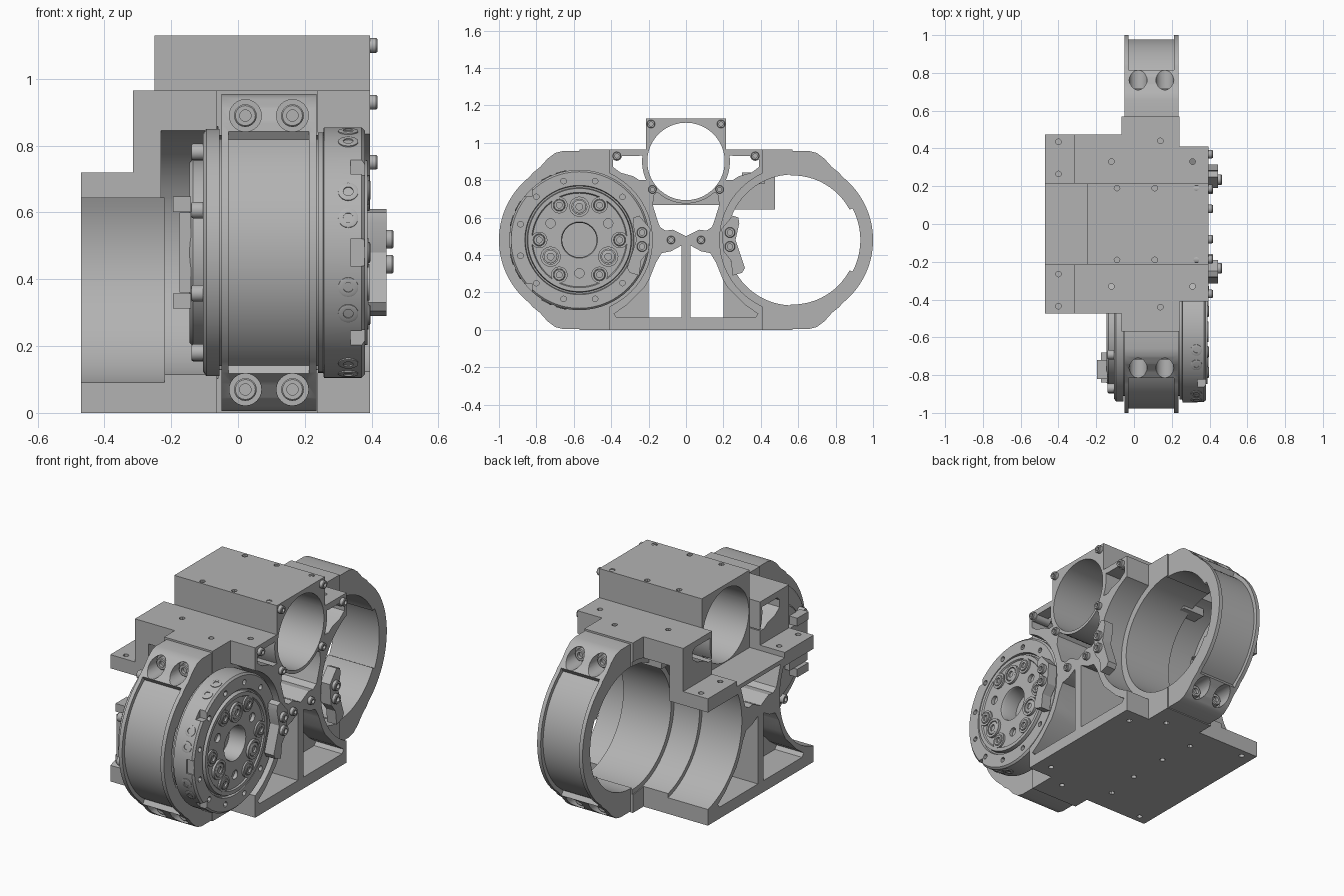
import bpy, bmesh, math
from mathutils import Vector, Matrix

if "Cube" in bpy.data.objects:
    bpy.data.objects.remove(bpy.data.objects["Cube"])

GREY = (0.45, 0.45, 0.45, 1)
mat = bpy.data.materials.new("machined_grey")
mat.use_nodes = True
mat.diffuse_color = GREY
mat.node_tree.nodes["Principled BSDF"].inputs["Base Color"].default_value = GREY
CY, CZ = 0.57, 0.48          # drive axis: distance from centre, height


def finish(name, bm):
    bmesh.ops.recalc_face_normals(bm, faces=bm.faces)
    me = bpy.data.meshes.new(name)
    bm.to_mesh(me)
    bm.free()
    ob = bpy.data.objects.new(name, me)
    me.materials.append(mat)
    bpy.context.collection.objects.link(ob)
    return ob


def prism(name, pts, x0, x1):
    """Extrude a (y, z) outline along x."""
    bm = bmesh.new()
    face = bm.faces.new([bm.verts.new((x0, y, z)) for y, z in pts])
    ext = bmesh.ops.extrude_face_region(bm, geom=[face])["geom"]
    bmesh.ops.translate(bm, vec=(x1 - x0, 0, 0),
                        verts=[v for v in ext if isinstance(v, bmesh.types.BMVert)])
    if face.is_valid and len(face.link_loops if hasattr(face, "link_loops") else face.loops) == 0:
        bm.faces.remove(face)
    return finish(name, bm)


def box(name, x0, x1, y0, y1, z0, z1):
    return prism(name, [(y0, z0), (y1, z0), (y1, z1), (y0, z1)], x0, x1)


def arc(cy, cz, r, a0, a1, n=32):
    angles = [math.radians(a0 + (a1 - a0) * i / n) for i in range(n + 1)]
    return [(cy + r * math.cos(a), cz + r * math.sin(a)) for a in angles]


def disc(cy, cz, r, x0, x1, name="cutter"):
    return prism(name, arc(cy, cz, r, 0, 360, 72)[:-1], x0, x1)


def flip(pts, s):
    return [(s * y, z) for y, z in pts]


def lathe(name, profile, loc, direction, seg=24):
    """Turn an (r, height) profile about a direction, as a closed skin."""
    bm = bmesh.new()
    rings = []
    for r, h in profile:
        count = seg if r > 0 else 1
        rings.append([bm.verts.new((r * math.cos(math.tau * i / seg),
                                    r * math.sin(math.tau * i / seg), h)) for i in range(count)])
    for a, b in zip(rings, rings[1:]):
        for i in range(seg):
            quad = [a[i % len(a)], a[(i + 1) % len(a)], b[(i + 1) % len(b)], b[i % len(b)]]
            bm.faces.new(list(dict.fromkeys(quad)))
    rot = Vector(direction).to_track_quat('Z', 'Y').to_matrix().to_4x4()
    bmesh.ops.transform(bm, matrix=Matrix.Translation(loc) @ rot, verts=bm.verts)
    return finish(name, bm)


def rod(name, r, h, loc, direction, seg=24):
    return lathe(name, [(0, 0), (r, 0), (r, h), (0, h)], loc, direction, seg)


def screw(name, r, h, loc, direction):
    """Socket-head screw."""
    return lathe(name, [(0, 0), (r, 0), (r, h * .85), (r * .88, h), (r * .5, h),
                        (r * .5, h * .4), (0, h * .4)], loc, direction, 20)


def join(obs):
    bpy.ops.object.select_all(action='DESELECT')
    for o in obs:
        o.select_set(True)
    bpy.context.view_layer.objects.active = obs[0]
    bpy.ops.object.join()
    return obs[0]


def boolean(target, tools, op='DIFFERENCE'):
    for tool in tools:
        mod = target.modifiers.new("bool", 'BOOLEAN')
        mod.operation, mod.solver, mod.object = op, 'EXACT', tool
        bpy.context.view_layer.objects.active = target
        bpy.ops.object.modifier_apply(modifier=mod.name)
        bpy.data.objects.remove(tool)


# --- housing: stepped blocks merged, then bored out
body = box("housing", -.47, .23, -.475, .475, 0, .72)
boolean(body, [
    box("shoulder", -.315, .2, -.475, .475, .1, .965),
    box("middle", -.065, .24, -.57, .57, 0, .965),
    box("face", .1, .395, -.41, .41, 0, .965),
], 'UNION')
boolean(body, [box("cutter", -.6, -.25, -.215, .215, .69, 1.2)])
boolean(body, [box("tower", -.25, .395, -.215, .215, .6, 1.13)], 'UNION')
boolean(body, [disc(0, .9, .207, -.6, .6)])

lower_window = [(.025, .065), (.2, .065), (.2, .26), (.16, .36), (.13, .41), (.08, .42), (.025, .45)]
lower_pocket = [(.18, .065), (.37, .065), (.385, .085), (.32, .13), (.22, .23), (.18, .3)]
shoulder_window = arc(0, .9, .235, -25, 8, 6) + [(.25, .93), (.37, .93), (.39, .91), (.39, .87),
                                                 (.35, .84), (.28, .82), (.25, .8)]
half = [(.07, .535), (.11, .53), (.14, .55), (.157, .6), (.178, .667)]
flat_window = [(0, .5)] + half + flip(half[::-1], -1)
half += [(.17, .72), (.155, .735)]
upper_window = [(0, .5)] + half + arc(0, .9, .225, -48, -132, 12) + flip(half[::-1], -1)
cuts = [prism("cutter", flat_window, -.6, -.2), prism("cutter", upper_window, -.24, .6)]
for s in (-1, 1):
    cuts += [
        prism("cutter", arc(s * CY, CZ, .4, 156, 384, 60), -.6, -.22),
        disc(s * CY, CZ, .377, -.23, -.06),
        disc(s * CY, CZ, .35, -.07, .25),
        disc(s * CY, CZ, .39, .24, .6),
        prism("cutter", flip(lower_window, s), -.6, .6),
        prism("cutter", flip(lower_pocket, s), .22, .6),
        prism("cutter", flip(lower_pocket, s), -.6, -.3),
        prism("cutter", flip(shoulder_window, s), -.6, .6),
    ]
boolean(body, cuts)

# --- drilled holes in the top, step and underside
holes = []
for s in (-1, 1):
    spots = [(x, .19, 1.13) for x in (-.09, .11, .33)]
    spots += [(-.12, .33, .965), (.31, .33, .965), (.14, .44, .965)]
    spots += [(-.4, .435, .72), (-.4, .265, .72)]
    for x, y, z in spots:
        holes.append(rod("hole", .015, .07, (x, s * y, z - .035), (0, 0, 1), 12))
    for x, y in ((-.4, .43), (-.12, .33), (.31, .33), (.14, .44), (-.1, .12)):
        holes.append(rod("hole", .015, .06, (x, s * y, -.03), (0, 0, 1), 12))
boolean(body, [join(holes)])

# --- bearing straps, one on each end
for s, side in ((-1, "front"), (1, "rear")):
    top = [(-.01, .955), (.09, .955), (.13, .945), (.17, .915), (.21, .87), (.25, .838)]
    outline = top + arc(0, CZ, .43, 52, -52, 40) + [(y, 2 * CZ - z) for y, z in top[::-1]]
    strap = prism(side + "_strap", [(s * (CY + y), z) for y, z in outline], -.05, .235)
    sector = arc(CY, CZ, .408, -56, 56) + arc(CY, CZ, .6, 56, -56)
    relief = arc(CY, CZ, .362, -28, 28) + arc(CY, CZ, .3, 28, -28)
    tools = [disc(s * CY, CZ, .345, -.3, .5),
             prism("cutter", flip(sector, s), -.028, .213),
             prism("cutter", flip(relief, s), -.3, .5)]
    wells = [(x, z) for x in (.022, .163) for z in (.89, .07)]
    tools += [rod("cutter", .048, .5, (x, s * (CY + .12), z), (0, s, 0)) for x, z in wells]
    boolean(strap, tools)
    for x, z in wells:
        screw(side + "_strap_screw", .034, .03, (x, s * (CY + .118), z), (0, s, 0))

    # stop clamp beside each bore
    clamp = [(.19, .54), (.25, .61), (.28, .6), (.285, .57), (.265, .48), (.315, .33),
             (.3, .305), (.25, .29), (.24, .37), (.2, .42)]
    prism(side + "_clamp", flip(clamp, s), .386, .445)
    for z in (.445, .52):
        screw(side + "_clamp_screw", .028, .025, (.44, s * .235, z), (1, 0, 0))

    # screws on the housing face
    for y, z in ((.187, 1.1), (.37, .93), (.18, .75), (.08, .48)):
        rod("screw_boss", .027, .095, (.3, s * y, z), (1, 0, 0))
        screw("face_screw", .022, .024, (.393, s * y, z), (1, 0, 0))

# --- cable block under the rear shoulder
box("rear_connector", -.14, .0, .3, .42, .78, .84)

# --- drive unit seated in the front strap
drive = lathe("drive_unit", [
    (0, -.145), (.27, -.145), (.28, -.135), (.28, -.105), (.355, -.105), (.37, -.095), (.37, -.055),
    (.34, -.055), (.34, .24), (.36, .24), (.36, .255), (.375, .257), (.375, .37), (.365, .38),
    (.292, .38), (.288, .365), (.28, .365), (.276, .388), (.255, .388), (.25, .38), (.097, .38),
    (.092, .37), (.092, .28), (0, .28)], (0, -CY, CZ), (1, 0, 0), 96)


def polar(r, deg):
    a = math.radians(deg)
    return -CY + r * math.cos(a), CZ + r * math.sin(a)


pits = [rod("pit", .015, .05, (.36, *polar(.326, deg)), (1, 0, 0), 12) for deg in range(15, 375, 30)]
pits += [rod("pit", .025, .05, (.36, *polar(.178, deg)), (1, 0, 0), 16) for deg in (30, 150, 270)]
slots = []
for deg in (180, 135, 225):
    y, z = polar(.385, deg)
    slots.append(box("slot", .337, .42, y - .02, y + .02, z - .04, z + .04))
boolean(drive, pits + slots)

for deg in range(0, 360, 60):
    lathe("output_collar", [(.032, 0), (.044, 0), (.044, .012), (.032, .012), (.032, 0)],
          (.378, *polar(.215, deg)), (1, 0, 0))
    screw("output_screw", .031, .018, (.378, *polar(.215, deg)), (1, 0, 0))
for deg in (90, 210, 330):
    lathe("dowel_collar", [(.04, 0), (.054, 0), (.054, .016), (.04, .016), (.04, 0)],
          (.378, *polar(.178, deg)), (1, 0, 0))
    screw("dowel_screw", .036, .016, (.378, *polar(.178, deg)), (1, 0, 0))

# rim screws, and screws on the inner side of the drive
for deg in (75, 62, 29, 16, -16, -29, -62, -75):
    a = math.radians(180 + deg)
    screw("rim_screw", .03, .009, (.33, *polar(.37, 180 + deg)), (0, math.cos(a), math.sin(a)))
for deg in range(22, 382, 45):
    screw("inner_screw", .025, .035, (-.104, *polar(.325, deg)), (-1, 0, 0))

# cable sockets on the inner side
box("socket_plate", -.175, -.14, -.84, -.68, .36, .6)
for z in (.335, .625):
    box("cable_socket", -.195, -.14, -.82, -.72, z - .023, z + .023)

for ob in bpy.context.scene.objects:
    ob.select_set(ob.type == 'MESH')
bpy.context.view_layer.objects.active = body
bpy.ops.object.shade_smooth_by_angle(angle=math.radians(30))
